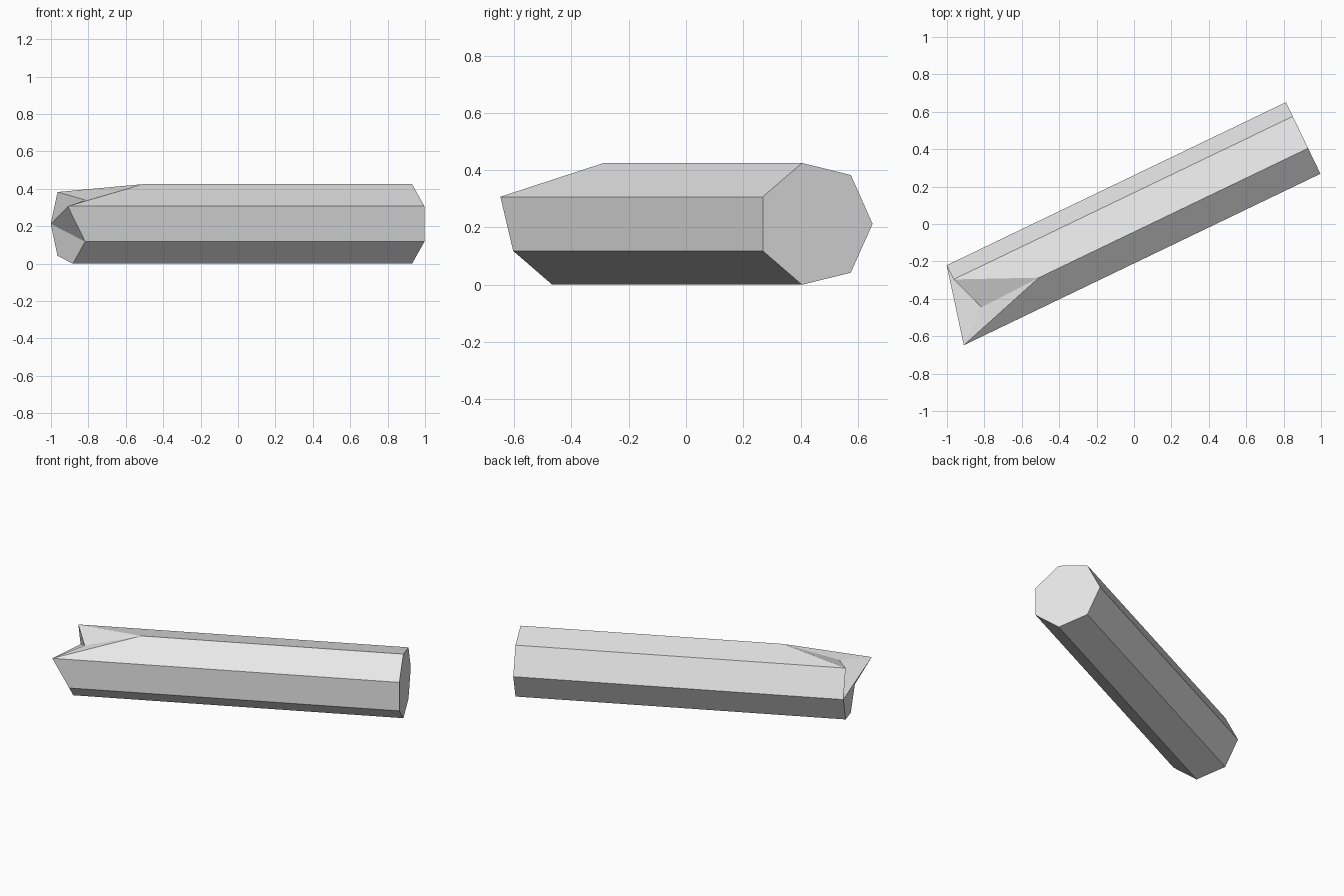
import bpy, bmesh, math
from mathutils import Matrix, Vector

cube = bpy.data.objects.get("Cube")
if cube:
    bpy.data.objects.remove(cube)

SIDES = 7
RADIUS_Y, RADIUS_Z = 0.2235, 0.218
CENTRE_Y, CENTRE_Z = 0.0115, 0.2125
FAR_END, BROKEN_END = 1.0145, -0.998
# Edges displaced along the bar at the broken end: top edge cut back, front edge drawn out
BROKEN_ENDS = {2: -0.583, 3: -1.101}

grey = bpy.data.materials.new("plain_grey")
grey.use_nodes = True
grey.diffuse_color = (0.8, 0.8, 0.8, 1)
grey.node_tree.nodes["Principled BSDF"].inputs["Base Color"].default_value = (0.8, 0.8, 0.8, 1)

bm = bmesh.new()


def ring_point(i, x):
    a = math.tau * i / SIDES
    return bm.verts.new((x, CENTRE_Y + RADIUS_Y * math.cos(a), CENTRE_Z + RADIUS_Z * math.sin(a)))


# Seven-sided bar
far = [ring_point(i, FAR_END) for i in range(SIDES)]
broken = [ring_point(i, BROKEN_ENDS.get(i, BROKEN_END)) for i in range(SIDES)]
for i in range(SIDES):
    j = (i + 1) % SIDES
    bm.faces.new((far[i], far[j], broken[j], broken[i]))
bm.faces.new(far)

# Chipped notch in the top of the broken end
notch = bm.verts.new((-0.927, -0.048, 0.34))
bm.faces.new((broken[1], broken[2], notch))
bm.faces.new((broken[2], broken[3], notch))

# Broken end face, split along the overhang of the drawn-out tip
bm.faces.new((broken[0], broken[1], notch))
bm.faces.new((broken[0], notch, broken[3]))
bm.faces.new((broken[0], broken[3], broken[4]))
bm.faces.new((broken[0], broken[4], broken[5], broken[6]))

bmesh.ops.recalc_face_normals(bm, faces=bm.faces)
bm.transform(Matrix.Rotation(math.radians(25.67), 4, "Z"))

mesh = bpy.data.meshes.new("broken_bar")
bm.to_mesh(mesh)
bm.free()
mesh.materials.append(grey)
bar = bpy.data.objects.new("broken_bar", mesh)
bpy.context.collection.objects.link(bar)
